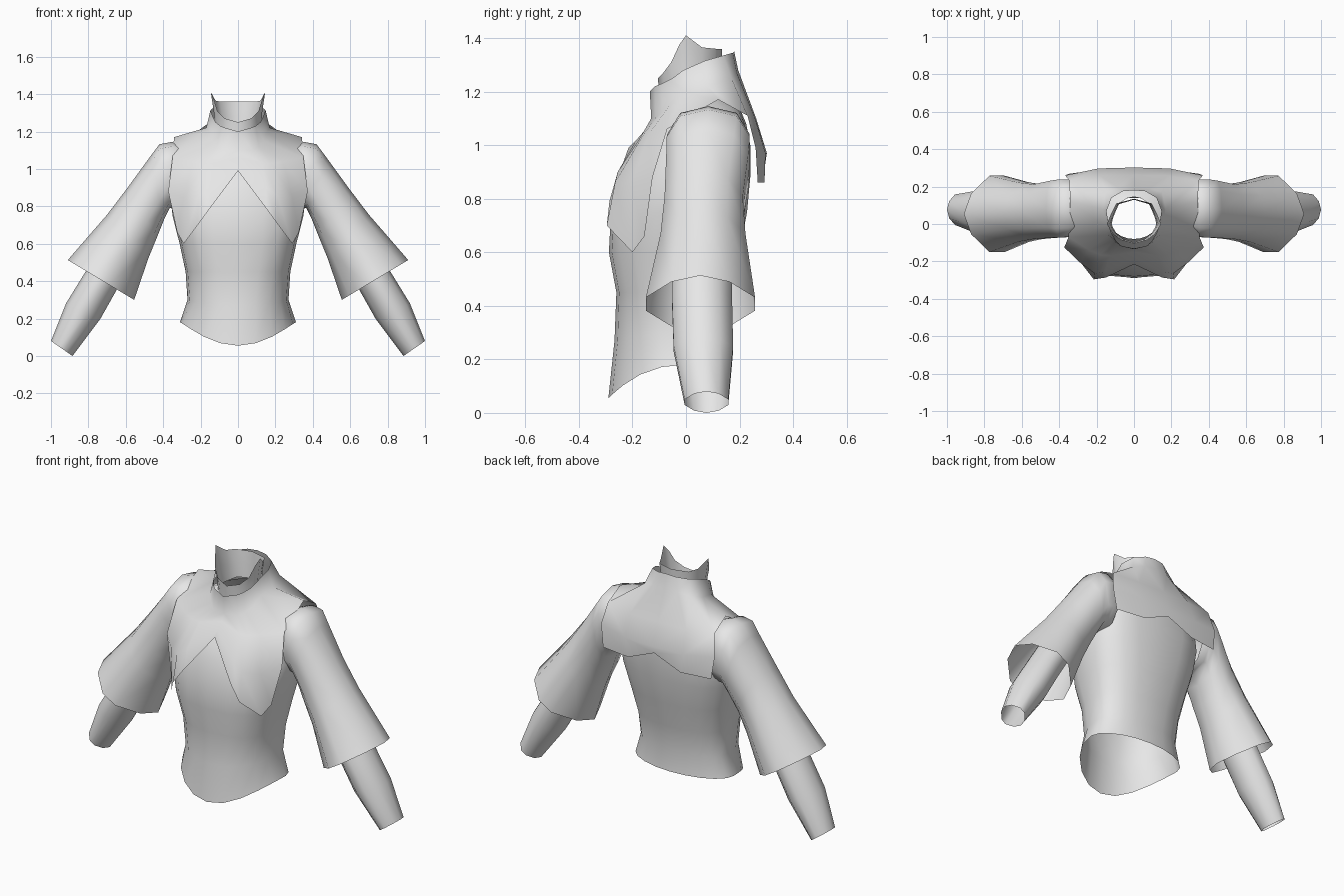
import bpy, bmesh, math
from mathutils import Vector

if "Cube" in bpy.data.objects:
    bpy.data.objects.remove(bpy.data.objects["Cube"])

cloth = bpy.data.materials.new("light_grey_cloth")
cloth.diffuse_color = (0.8, 0.8, 0.8, 1)
cloth.use_nodes = True
cloth.node_tree.nodes["Principled BSDF"].inputs["Base Color"].default_value = cloth.diffuse_color


def spow(v, e):
    return math.copysign(abs(v) ** e, v)


def strip_mesh(name, rows, closed=False, mirror=False):
    """Skin rows of points; None marks a missing point, leaving a hole."""
    bm = bmesh.new()
    grid = [[bm.verts.new(p) if p else None for p in row] for row in rows]
    n = len(grid[0])
    for a, b in zip(grid, grid[1:]):
        for i in range(n if closed else n - 1):
            j = (i + 1) % n
            quad = [a[i], a[j], b[j], b[i]]
            if None not in quad:
                bm.faces.new(quad)
    bmesh.ops.recalc_face_normals(bm, faces=bm.faces)
    # turn the open shell outwards
    mid = sum((v.co for v in bm.verts), Vector()) / len(bm.verts)
    if mirror:
        mid.x = 0
    if sum(f.normal.dot(f.calc_center_median() - mid) * f.calc_area() for f in bm.faces) < 0:
        bmesh.ops.reverse_faces(bm, faces=bm.faces)
    me = bpy.data.meshes.new(name)
    bm.to_mesh(me)
    bm.free()
    me.materials.append(cloth)
    ob = bpy.data.objects.new(name, me)
    bpy.context.collection.objects.link(ob)
    bpy.ops.object.select_all(action='DESELECT')
    ob.select_set(True)
    bpy.context.view_layer.objects.active = ob
    bpy.ops.object.shade_smooth_by_angle(angle=math.radians(60))
    if mirror:
        m = ob.modifiers.new("mirror", 'MIRROR')
        m.use_clip = True
        m.merge_threshold = 0.002
    return ob


# Torso: stacked rounded rings up to the neck, hem dipping to a point in front
# z, half width, front y, back y, front roundness, back roundness
TORSO = [(0.18, 0.31, -0.29, 0.15, 1.0, 1.0), (0.30, 0.27, -0.267, 0.14, 0.9, 0.9),
         (0.45, 0.28, -0.26, 0.165, 0.8, 0.85), (0.60, 0.312, -0.288, 0.20, 0.75, 0.8),
         (0.75, 0.35, -0.28, 0.228, 0.8, 0.75), (0.88, 0.365, -0.25, 0.24, 0.9, 0.7),
         (1.00, 0.345, -0.19, 0.24, 1.0, 0.7), (1.08, 0.30, -0.10, 0.225, 1.0, 0.7),
         (1.14, 0.21, -0.08, 0.20, 1.0, 0.8), (1.19, 0.118, -0.08, 0.145, 1.0, 1.0)]
rows = []
for k, (z, w, yf, yb, ef, eb) in enumerate(TORSO):
    ring = []
    for i in range(20):
        a = math.tau * i / 20 - math.pi / 2
        e = ef if math.sin(a) < 0 else eb
        s = spow(math.sin(a), e)
        dip = (0.125, 0.03)[k] * max(0, -s) ** 2.3 if k < 2 else 0
        ring.append((w * spow(math.cos(a), e), (-yf if s < 0 else yb) * s, z - dip))
    rows.append(ring)
strip_mesh("torso", rows, closed=True)

# Yoke: columns run from the collar rim down to the hem, front centre to back centre
YOKE_FRONT = [
    [(0, -.135, 1.20), (0, -.13, 1.10), (0, -.15, 1.06), (0, -.185, 1.02), (0, -.215, .99)],
    [(.07, -.115, 1.22), (.08, -.115, 1.10), (.13, -.17, 1.03), (.15, -.255, .90), (.15, -.286, .79)],
    [(.095, -.09, 1.23), (.11, -.09, 1.12), (.18, -.165, 1.03), (.21, -.265, .86), (.215, -.296, .70)],
    [(.12, -.05, 1.25), (.14, -.06, 1.15), (.24, -.14, 1.04), (.29, -.205, .85), (.29, -.20, .60)],
    [(.135, -.01, 1.28), (.155, -.01, 1.20), (.35, -.07, 1.06), (.373, -.125, .88), (.325, -.155, .66)]]
YOKE_BACK = [
    [(.147, .07, 1.315), (.17, .08, 1.22), (.342, .12, 1.17), None, None],
    [(.12, .14, 1.335), (.15, .17, 1.25), (.345, .23, 1.11), (.368, .26, .99), (.35, .268, .86)],
    [(.06, .175, 1.345), (.08, .19, 1.27), (.18, .258, 1.10), (.19, .297, .97), (.17, .293, .86)],
    [(0, .18, 1.35), (0, .195, 1.28), (0, .262, 1.10), (0, .302, .97), (0, .296, .93)]]
strip_mesh("yoke", YOKE_FRONT + YOKE_BACK, mirror=True)

# Inner collar: flaring band with a raised point on each side
RIM = [(0, -.105, 1.25), (.07, -.085, 1.27), (.11, -.055, 1.31), (.13, -.025, 1.375),
       (.145, 0, 1.41), (.12, .06, 1.365), (.095, .11, 1.36), (0, .135, 1.36)]
base = [(x * 0.85, 0.03 + (y - 0.03) * 0.95, 1.17 + 0.15 * (y + 0.1)) for x, y, z in RIM]
middle = [tuple((p + q) / 2 for p, q in zip(a, b)) for a, b in zip(RIM, base)]
middle = [(x * 0.96, y, z) for x, y, z in middle]
strip_mesh("inner_collar", [RIM, middle, base], mirror=True)


def tube(name, rings, angles):
    """Arm tube; rings give outer x,z, inner x,z, front y, back y, roundness."""
    rows = []
    for xo, zo, xi, zi, yf, yb, e in rings:
        ring = []
        for d in angles:
            a = math.radians(d)
            t = (1 + spow(math.sin(a), e)) / 2
            y = (yf + yb) / 2 + (yb - yf) / 2 * spow(math.cos(a), e) / spow(math.cos(math.radians(18)), e)
            ring.append((xi + (xo - xi) * t, y, zi + (zo - zi) * t))
        rows.append(ring)
    for side, s in (("left", 1), ("right", -1)):
        strip_mesh(side + "_" + name,
                   [[(s * x, y, z) for x, y, z in r] for r in rows], closed=True)


ANGLES = (90, 55, 18, -18, -55, -90, -125, -162, 162, 125)

# Wide bell sleeves, starting under the yoke
tube("bell_sleeve", [(.29, 1.125, .31, .80, -.055, .225, 0.8), (.35, 1.145, .345, .79, -.07, .238, 0.75),
                     (.42, 1.132, .365, .79, -.072, .238, 0.75),
                     (.47, 1.065, .395, .73, -.074, .232, 0.85), (.59, .90, .435, .63, -.08, .212, 0.95),
                     (.70, .755, .48, .52, -.095, .222, 1.1), (.91, .513, .555, .30, -.15, .258, 1.25)],
     ANGLES)

# Narrow under sleeves, open at the wrist
tube("under_sleeve", [(.70, .64, .55, .52, -.05, .17, 1.1), (.80, .475, .645, .36, -.052, .172, 1.1),
                      (.92, .28, .735, .20, -.046, .176, 1.1), (1.0, .08, .885, .0, -.005, .158, 1.15)],
     ANGLES)
